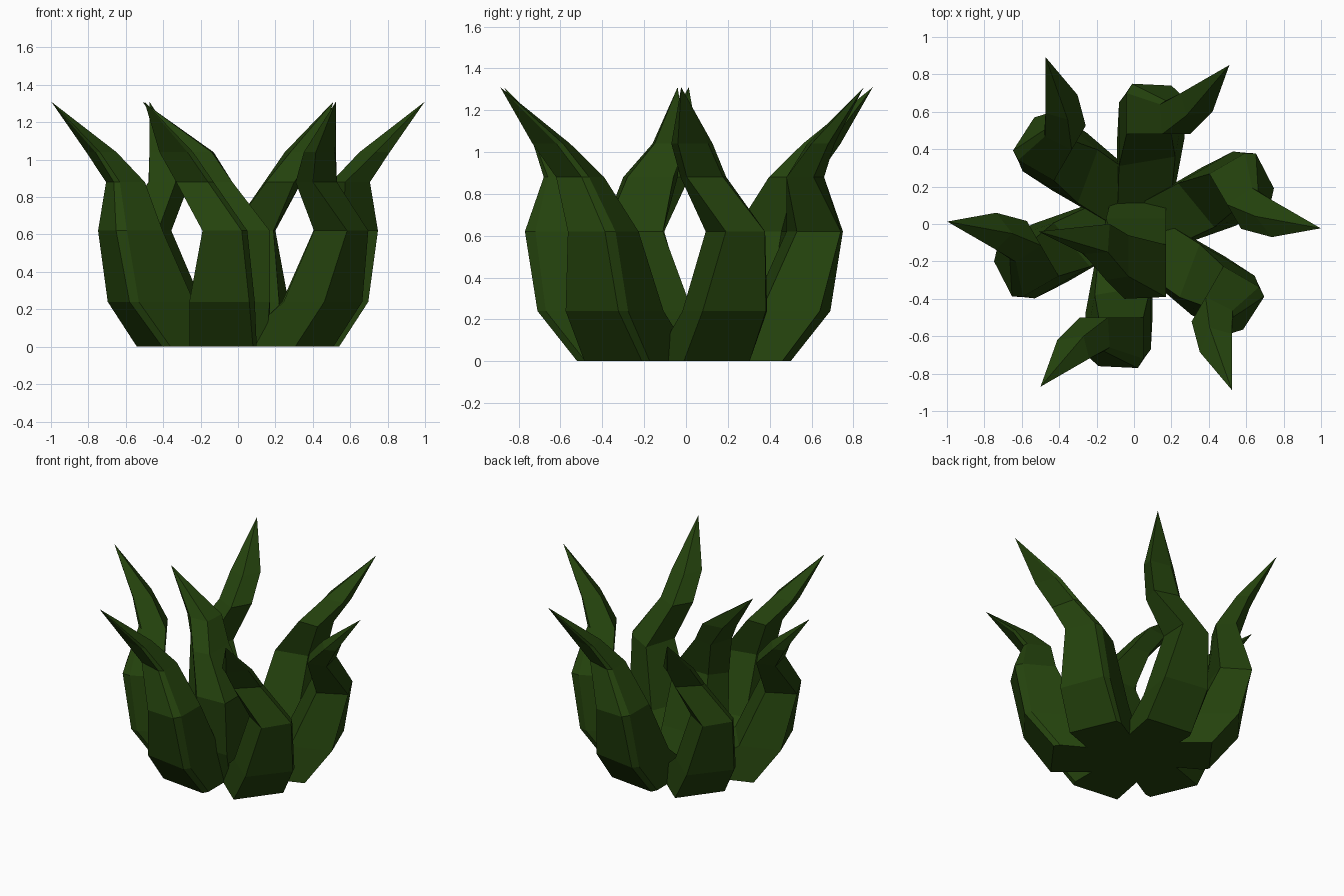
import bpy
import bmesh
import math
from mathutils import Matrix, Vector

default_cube = bpy.data.objects.get("Cube")
if default_cube:
    bpy.data.objects.remove(default_cube, do_unlink=True)

# Leaf green, shared by every blade
LEAF_COLOUR = (0.018, 0.056, 0.004, 1.0)
leaf_green = bpy.data.materials.new("leaf_green")
leaf_green.use_nodes = True
leaf_green.diffuse_color = LEAF_COLOUR
shader = leaf_green.node_tree.nodes["Principled BSDF"]
shader.inputs["Base Color"].default_value = LEAF_COLOUR
shader.inputs["Roughness"].default_value = 0.8

# Heights of the five cross-sections shared by all blades
HEIGHTS = (0, 0.24, 0.62, 0.88, 1.04)
TIP_HEIGHT = 1.31

# Each section runs: outer left, outer right, right side, inner right, inner left
OUTER_SECTIONS = (
    ((-.26, -.48), (.08, -.52), (.10, -.48), (.10, -.05), (-.18, -.05)),
    ((-.26, -.66), (.06, -.71), (.09, -.67), (.09, -.33), (-.21, -.38)),
    ((-.19, -.76), (.02, -.77), (.05, -.72), (.05, -.50), (-.18, -.55)),
    ((-.33, -.63), (-.16, -.68), (-.13, -.66), (-.14, -.50), (-.29, -.50)),
    ((-.42, -.70), (-.27, -.73), (-.24, -.72), (-.27, -.60), (-.41, -.62)),
)
OUTER_TIP = (-.50, -.87)

CENTRE_SECTIONS = (
    ((-.15, -.15), (-.06, -.30), (.15, -.30), (.17, .14), (-.12, .14)),
    ((-.20, -.20), (-.07, -.37), (.17, -.37), (.17, .03), (-.15, .03)),
    ((-.19, -.22), (-.05, -.40), (.17, -.39), (.17, -.11), (-.10, -.11)),
    ((-.22, -.21), (-.15, -.30), (-.03, -.28), (-.03, -.06), (-.17, -.04)),
    ((-.33, -.11), (-.27, -.16), (-.14, -.15), (-.13, .00), (-.28, -.02)),
)
CENTRE_TIP = (-.51, -.04)

# Small shifts of the six outer blades, anticlockwise from the front one
OUTER_SHIFTS = ((0, 0), (.02, -.02), (-.005, -.025), (.01, -.02), (.03, .025), (.005, .015))


def make_blade(name, sections, tip, placement):
    """Loft the sections upward, close the base and draw them to a point."""
    bm = bmesh.new()
    rings = [
        [bm.verts.new(Vector((x, y, height))) for x, y in section]
        for section, height in zip(sections, HEIGHTS)
    ]
    apex = bm.verts.new(Vector((*tip, TIP_HEIGHT)))
    bm.faces.new(list(reversed(rings[0])))
    count = len(rings[0])
    for i in range(count):
        j = (i + 1) % count
        for lower, upper in zip(rings, rings[1:]):
            bm.faces.new((lower[i], lower[j], upper[j], upper[i]))
        bm.faces.new((rings[-1][i], rings[-1][j], apex))
    bm.transform(placement)
    bmesh.ops.recalc_face_normals(bm, faces=bm.faces)
    mesh = bpy.data.meshes.new(name)
    bm.to_mesh(mesh)
    bm.free()
    mesh.materials.append(leaf_green)
    blade = bpy.data.objects.new(name, mesh)
    bpy.context.collection.objects.link(blade)


# Six bent blades in a slightly uneven ring
for index, shift in enumerate(OUTER_SHIFTS):
    turn = Matrix.Rotation(index * math.tau / len(OUTER_SHIFTS), 4, "Z")
    place = Matrix.Translation(Vector((*shift, 0))) @ turn
    make_blade(f"outer_blade_{index + 1}", OUTER_SECTIONS, OUTER_TIP, place)

# Single blade in the middle
make_blade("centre_blade", CENTRE_SECTIONS, CENTRE_TIP, Matrix.Identity(4))
